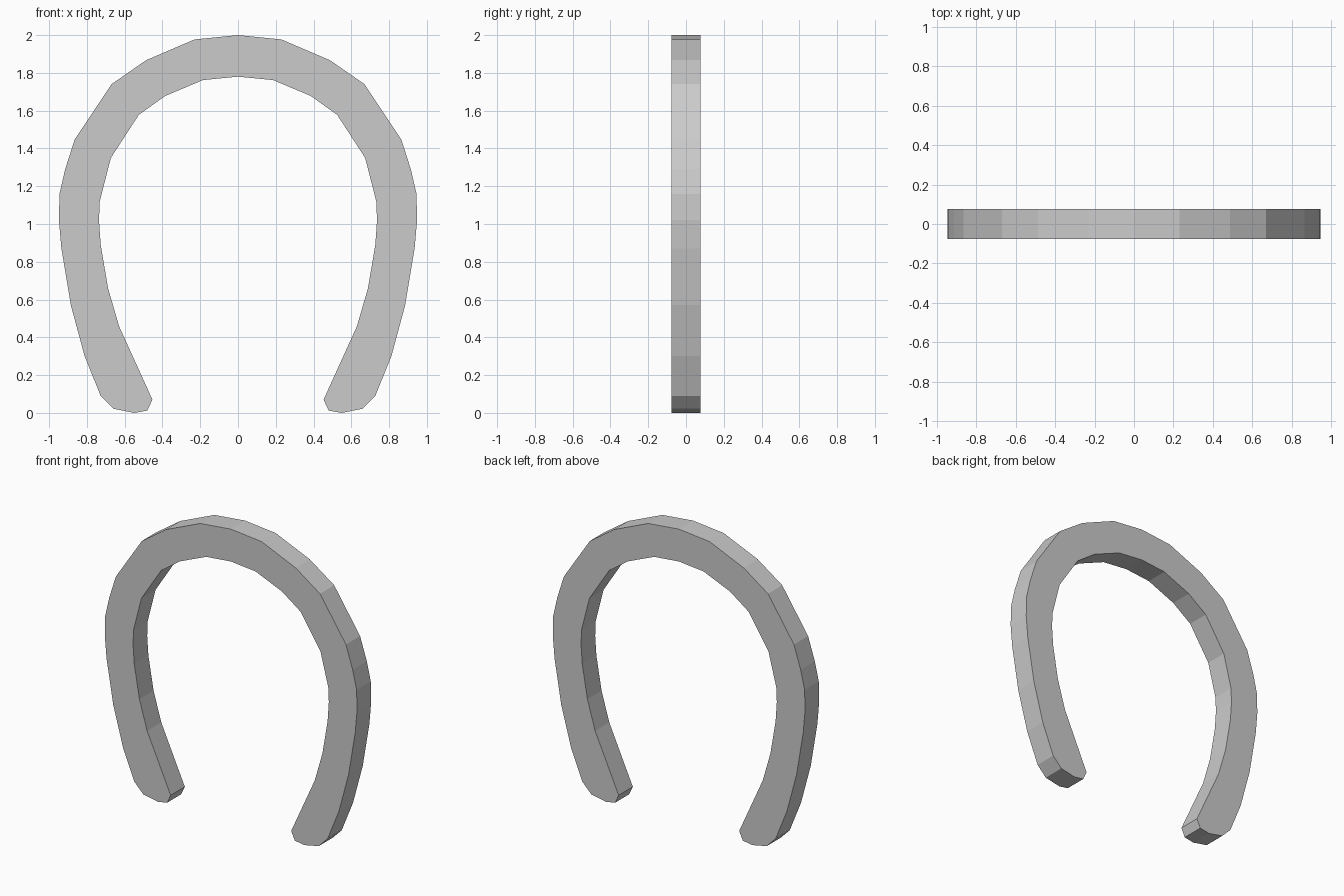
import bpy, bmesh

if "Cube" in bpy.data.objects:
    bpy.data.objects.remove(bpy.data.objects["Cube"])

# Right half of the outline: crown, outer edge, rounded heel, inner edge, crown
half = [
    (0, 2.0), (0.23, 1.977), (0.487, 1.867), (0.67, 1.74), (0.865, 1.447),
    (0.915, 1.29), (0.945, 1.16), (0.948, 1.02), (0.935, 0.87), (0.885, 0.57),
    (0.812, 0.30), (0.727, 0.09), (0.66, 0.022), (0.55, 0.0), (0.48, 0.012),
    (0.453, 0.07), (0.63, 0.46), (0.688, 0.66), (0.727, 0.89), (0.736, 1.02),
    (0.732, 1.12), (0.673, 1.35), (0.525, 1.578), (0.385, 1.678),
    (0.185, 1.762), (0, 1.78),
]
# Mirror the half to close the horseshoe outline
outline = half + [(-x, z) for x, z in reversed(half[1:-1])]

# Flat plate extruded front to back
depth = 0.152
bm = bmesh.new()
face = bm.faces.new([bm.verts.new((x, -depth / 2, z)) for x, z in outline])
result = bmesh.ops.extrude_face_region(bm, geom=[face], use_keep_orig=True)
moved = [v for v in result["geom"] if isinstance(v, bmesh.types.BMVert)]
bmesh.ops.translate(bm, verts=moved, vec=(0, depth, 0))
bmesh.ops.recalc_face_normals(bm, faces=bm.faces)

mesh = bpy.data.meshes.new("horseshoe")
bm.to_mesh(mesh)
bm.free()
bpy.context.collection.objects.link(bpy.data.objects.new("horseshoe", mesh))
